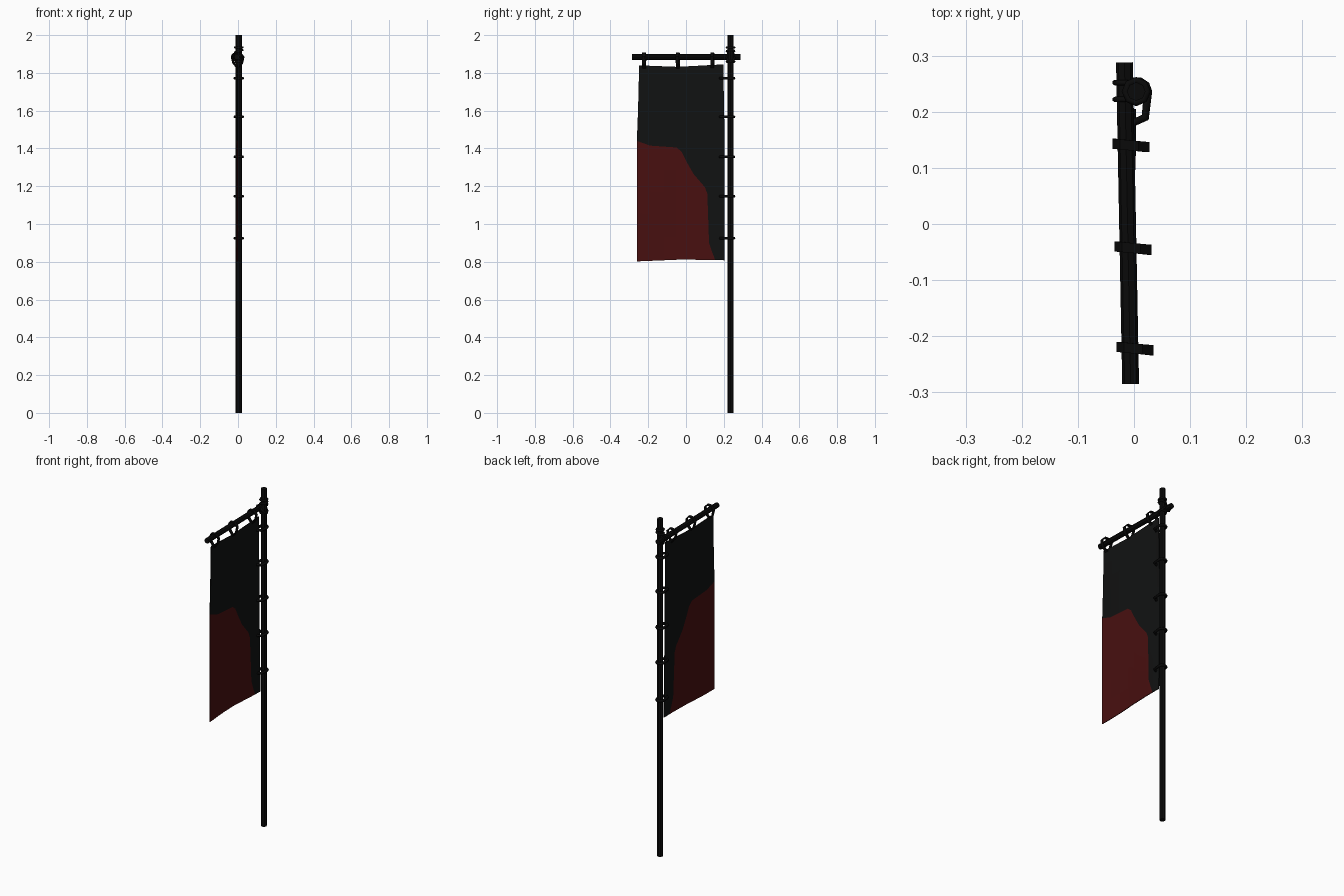
import bpy, bmesh, math
from mathutils import Vector

if "Cube" in bpy.data.objects:
    bpy.data.objects.remove(bpy.data.objects["Cube"], do_unlink=True)


def material(name, rgb):
    m = bpy.data.materials.new(name)
    m.use_nodes = True
    m.diffuse_color = (*rgb, 1)
    bsdf = m.node_tree.nodes["Principled BSDF"]
    bsdf.inputs["Base Color"].default_value = (*rgb, 1)
    bsdf.inputs["Roughness"].default_value = 0.9
    return m


wood = material("dark_wood", (0.003, 0.003, 0.003))
black = material("black_cloth", (0.0055, 0.006, 0.006))
red = material("dark_red_cloth", (0.065, 0.005, 0.005))


def finish(name, bm, *mats):
    mesh = bpy.data.meshes.new(name)
    bm.to_mesh(mesh)
    bm.free()
    for m in mats:
        mesh.materials.append(m)
    ob = bpy.data.objects.new(name, mesh)
    bpy.context.collection.objects.link(ob)
    return ob


def rod(name, a, b, radius, sides):
    a, b = Vector(a), Vector(b)
    bm = bmesh.new()
    bmesh.ops.create_cone(bm, cap_ends=True, segments=sides, radius1=radius,
                          radius2=radius, depth=(b - a).length)
    ob = finish(name, bm, wood)
    ob.location = (a + b) / 2
    ob.rotation_mode = "QUATERNION"
    ob.rotation_quaternion = (b - a).to_track_quat("Z", "Y")
    return ob


def rope(name, points, radius):
    curve = bpy.data.curves.new(name, "CURVE")
    curve.dimensions = "3D"
    curve.bevel_depth = radius
    curve.bevel_resolution = 1
    spline = curve.splines.new("POLY")
    spline.points.add(len(points) - 1)
    for p, co in zip(spline.points, points):
        p.co = (*co, 1)
    spline.use_cyclic_u = True
    curve.materials.append(wood)
    ob = bpy.data.objects.new(name, curve)
    bpy.context.collection.objects.link(ob)


def solidify(ob, thickness):
    mod = ob.modifiers.new("thickness", "SOLIDIFY")
    mod.thickness = thickness
    mod.offset = 0


def interp(table, t):
    for (a, va), (b, vb) in zip(table, table[1:]):
        if t <= b:
            return va + (vb - va) * max(0, (t - a) / (b - a))
    return table[-1][1]


# Pole and crossbar
PX, PY = 0.004, 0.236
rod("pole", (PX, PY, 0), (PX, PY, 2), 0.0165, 8)
bar_front, bar_back = (-0.006, -0.285, 1.884), (-0.017, 0.288, 1.884)
rod("crossbar", bar_front, bar_back, 0.015, 8)


def bar_x(y):
    return -0.0115 - 0.019 * y


# Lashings where the crossbar meets the pole
def ring(z, radius, tilt):
    pts = []
    for i in range(8):
        a = math.tau * i / 8
        dx, dy = radius * math.cos(a), radius * math.sin(a)
        pts.append((PX + dx, PY + dy, z + tilt * dx))
    return pts


for i, (z, tilt) in enumerate([(1.935, 0), (1.915, 0.3), (1.88, -1.0), (1.86, 0.2)]):
    rope(f"pole_lashing_{i + 1}", ring(z, 0.02, tilt), 0.006)
for i, y in enumerate((0.222, 0.252)):
    pts = [(bar_x(y) + 0.018 * math.cos(a), y, 1.884 + 0.018 * math.sin(a))
           for a in (math.tau * k / 8 for k in range(8))]
    rope(f"crossbar_lashing_{i + 1}", pts, 0.005)

# Teardrop ties joining the pole to the cloth edge
for i, z in enumerate((1.772, 1.567, 1.355, 1.147, 0.925)):
    pts = [(PX + 0.021 * math.cos(a), PY + 0.019 * math.sin(a), z)
           for a in (math.pi * k / 5 for k in range(6))]
    pts += [(PX - 0.016, 0.19, z), (0, 0.181, z), (PX + 0.016, 0.19, z)]
    rope(f"pole_tie_{i + 1}", pts, 0.0075)

# Cloth loops hanging from the crossbar
loop_profile = [(0.0, 1.825), (-0.022, 1.85), (-0.030, 1.882), (-0.018, 1.903),
                (0.012, 1.905), (0.030, 1.885), (0.022, 1.85)]
for i, y in enumerate((0.14, -0.043, -0.222)):
    bm = bmesh.new()
    rows = []
    for side in (-1, 1):
        rows.append([bm.verts.new((bar_x(y) + 0.009 + x, y + side * 0.009 - 0.1 * x, z))
                     for x, z in loop_profile])
    n = len(loop_profile)
    for k in range(n):
        j = (k + 1) % n
        bm.faces.new((rows[0][k], rows[0][j], rows[1][j], rows[1][k]))
    solidify(finish(f"hanging_loop_{i + 1}", bm, wood), 0.006)

# Banner: columns split at the border between the red and black cloth
border = [(-0.26, 1.44), (-0.19, 1.415), (-0.05, 1.405), (-0.025, 1.385), (0.0, 1.335),
          (0.04, 1.265), (0.10, 1.195), (0.113, 1.16), (0.122, 0.9), (0.135, 0.86),
          (0.155, 0.81)]
top_edge = [(-0.26, 1.84), (-0.05, 1.832), (0.205, 1.845)]
bottom_edge = [(-0.26, 0.802), (-0.02, 0.812), (0.205, 0.808)]
left_pull = [(1.0, 0), (1.45, 0.0), (1.6, 0.006), (1.84, 0.012)]
STEPS = 5


def cloth_point(y, z):
    pull = interp(left_pull, z)
    s = (y + 0.26) / 0.465
    y += pull * (1 - s) - 0.6 * pull * s
    drop = (1.84 - z) / 1.03
    x = -0.003 + 0.005 * drop * math.sin(s * math.pi * 1.6) * math.cos(z * 4)
    return (x, y, z)


bm = bmesh.new()
columns = []
ys = [y for y, h in border] + [-0.12, 0.18, 0.205]
for y in sorted(ys):
    low, high = interp(bottom_edge, y), interp(top_edge, y)
    mid = max(low, interp(border, y)) if y < 0.15 else low
    zs = [low + (mid - low) * k / STEPS for k in range(STEPS)]
    zs += [mid + (high - mid) * k / STEPS for k in range(STEPS + 1)]
    columns.append([bm.verts.new(cloth_point(y, z)) for z in zs])
for a, b in zip(columns, columns[1:]):
    for k in range(2 * STEPS):
        face = bm.faces.new((a[k], b[k], b[k + 1], a[k + 1]))
        face.material_index = 1 if k < STEPS else 0
bmesh.ops.remove_doubles(bm, verts=bm.verts, dist=0.0001)
banner = finish("banner_cloth", bm, black, red)
solidify(banner, 0.004)
